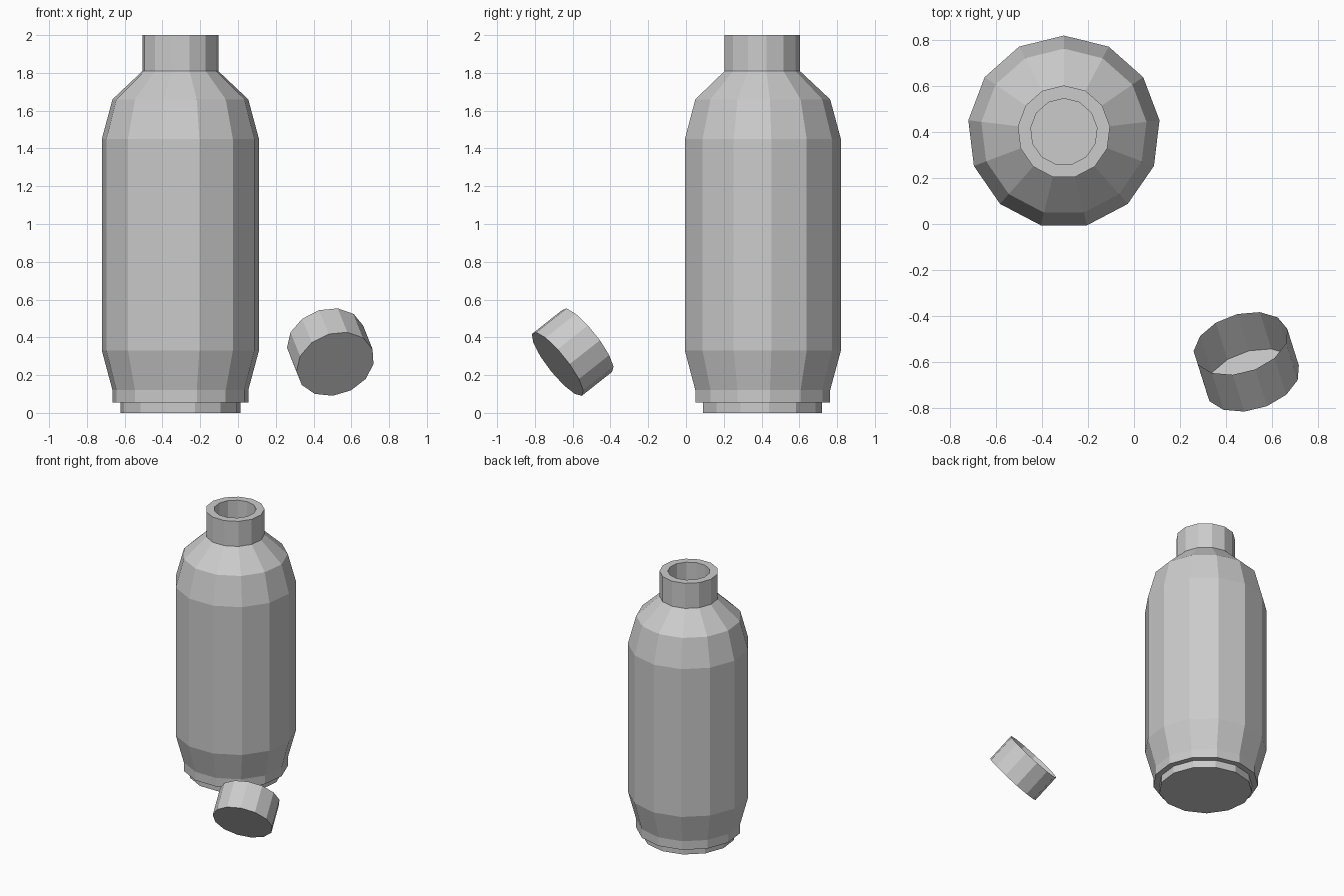
import bpy, bmesh, math
from mathutils import Vector, Matrix

if "Cube" in bpy.data.objects:
    bpy.data.objects.remove(bpy.data.objects["Cube"])

SIDES = 13


def lathe(name, profile, matrix, cap_start=False, cap_end=False):
    """Revolve (radius, z) points into a flat-faced 13-sided shell, one corner on local +y."""
    bm = bmesh.new()
    rings = []
    for r, z in profile:
        rings.append([bm.verts.new((r * math.sin(-2 * math.pi * i / SIDES),
                                    r * math.cos(2 * math.pi * i / SIDES), z))
                      for i in range(SIDES)])
    for a, b in zip(rings, rings[1:]):
        for i in range(SIDES):
            j = (i + 1) % SIDES
            bm.faces.new((a[i], a[j], b[j], b[i]))
    if cap_start:
        bm.faces.new(rings[0][::-1])
    if cap_end:
        bm.faces.new(rings[-1])
    mesh = bpy.data.meshes.new(name)
    bm.to_mesh(mesh)
    bm.free()
    obj = bpy.data.objects.new(name, mesh)
    obj.matrix_world = matrix
    bpy.context.collection.objects.link(obj)
    return obj


# Bottle: stepped foot, body, shoulder, neck, then the rim and the bore inside
bottle_profile = [(0.32, 0), (0.32, 0.055), (0.362, 0.055), (0.362, 0.12),
                  (0.419, 0.33), (0.419, 1.45), (0.362, 1.66), (0.202, 1.81),
                  (0.202, 2.0), (0.145, 2.0), (0.145, 0.1)]
lathe("bottle", bottle_profile, Matrix.Translation((-0.305, 0.401, 0)),
      cap_start=True, cap_end=True)

# Cap: thin open cup lying tilted in front, closed end facing forward and down
axis = Vector((0.24, -0.76, -0.60)).normalized()
corner = Vector((-0.015, 0.132, -0.173))
corner = (corner - axis * corner.dot(axis)).normalized()
side = corner.cross(axis)
tilt = Matrix((side, corner, axis)).transposed().to_4x4()
lathe("cap", [(0.212, -0.105), (0.212, 0.105)],
      Matrix.Translation((0.49, -0.60, 0.322)) @ tilt, cap_end=True)
